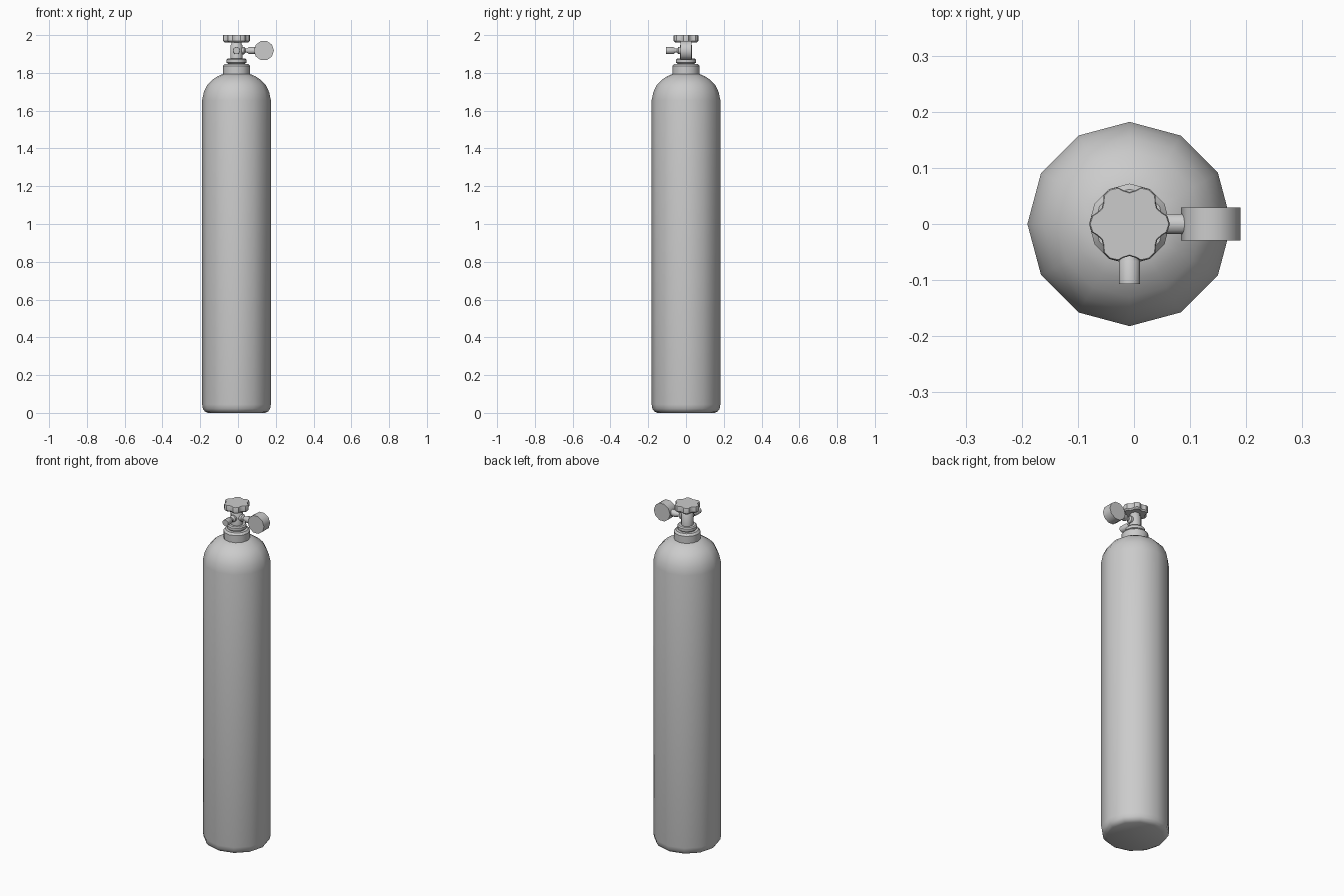
import bpy, bmesh
from math import sin, cos, pi, radians
from mathutils import Matrix, Vector

cube = bpy.data.objects.get("Cube")
if cube:
    bpy.data.objects.remove(cube)

AXIS_X = -0.008      # centre line of the tank
VALVE_Z = 1.918      # height of the outlet and gauge

metal = bpy.data.materials.new("grey metal")
metal.use_nodes = True
GREY = (0.6, 0.6, 0.6, 1)
metal.diffuse_color = GREY
metal.node_tree.nodes["Principled BSDF"].inputs["Base Color"].default_value = GREY


def loft(name, rings, location=(AXIS_X, 0, 0), direction=(0, 0, 1), smooth=40):
    """Skin a stack of point rings, cap both ends and aim it along a direction."""
    bm = bmesh.new()
    loops = [[bm.verts.new(p) for p in ring] for ring in rings]
    n = len(loops[0])
    for low, high in zip(loops, loops[1:]):
        for i in range(n):
            j = (i + 1) % n
            bm.faces.new((low[i], low[j], high[j], high[i]))
    bm.faces.new(loops[0][::-1])
    bm.faces.new(loops[-1])
    turn = Vector((0, 0, 1)).rotation_difference(Vector(direction))
    bm.transform(Matrix.Translation(location) @ turn.to_matrix().to_4x4())
    bmesh.ops.recalc_face_normals(bm, faces=bm.faces)
    mesh = bpy.data.meshes.new(name)
    bm.to_mesh(mesh)
    bm.free()
    mesh.materials.append(metal)
    obj = bpy.data.objects.new(name, mesh)
    bpy.context.collection.objects.link(obj)
    bpy.ops.object.select_all(action='DESELECT')
    obj.select_set(True)
    bpy.context.view_layer.objects.active = obj
    bpy.ops.object.shade_smooth_by_angle(angle=radians(smooth))
    return obj


def lathe(name, profile, sides=12, **kw):
    """Turn a (radius, height) profile."""
    rings = [[(r * cos(2 * pi * i / sides), r * sin(2 * pi * i / sides), z)
              for i in range(sides)] for r, z in profile]
    return loft(name, rings, **kw)


# Tank with rounded foot and domed shoulder
lathe("tank", [(0.152, 0), (0.168, 0.008), (0.178, 0.022), (0.182, 0.045),
               (0.182, 1.655), (0.173, 1.698), (0.155, 1.736),
               (0.13, 1.762), (0.1, 1.782), (0.07, 1.795)])

# Neck ring, collar and valve stem
lathe("neck_ring", [(0.072, 1.78), (0.072, 1.836), (0.062, 1.847)])
lathe("collar", [(0.045, 1.84), (0.045, 1.85), (0.053, 1.854),
                 (0.053, 1.87), (0.047, 1.876)])
lathe("valve_stem", [(0.033, 1.87), (0.033, 1.945), (0.027, 1.952), (0.027, 1.97)])

# Six-lobed hand wheel
LOBE = [(-30, 0.057), (-20, 0.061), (-12, 0.069), (0, 0.072), (12, 0.069), (20, 0.061)]
outline = [(r * cos(radians(60 * k + a)), r * sin(radians(60 * k + a)))
           for k in range(6) for a, r in LOBE]
loft("hand_wheel", [[(x * s, y * s, z) for x, y in outline]
                    for s, z in ((0.88, 1.962), (1, 1.97), (1, 1.996), (0.97, 2.0))], smooth=35)

# Waisted fittings: outlet to the front, gauge pipe to the left
FITTING = [(0.02, 0.015), (0.02, 0.04), (0.011, 0.048), (0.011, 0.056),
           (0.019, 0.066), (0.019, 0.107)]
for name, way in (("outlet", (0, -1, 0)), ("gauge_pipe", (1, 0, 0))):
    lathe(name, FITTING, sides=10, location=(AXIS_X, 0, VALVE_Z), direction=way, smooth=45)

# Pressure gauge drum facing the front
lathe("gauge", [(0.053, -0.029), (0.053, 0.029)], sides=10,
      location=(0.137, 0, VALVE_Z), direction=(0, -1, 0))
